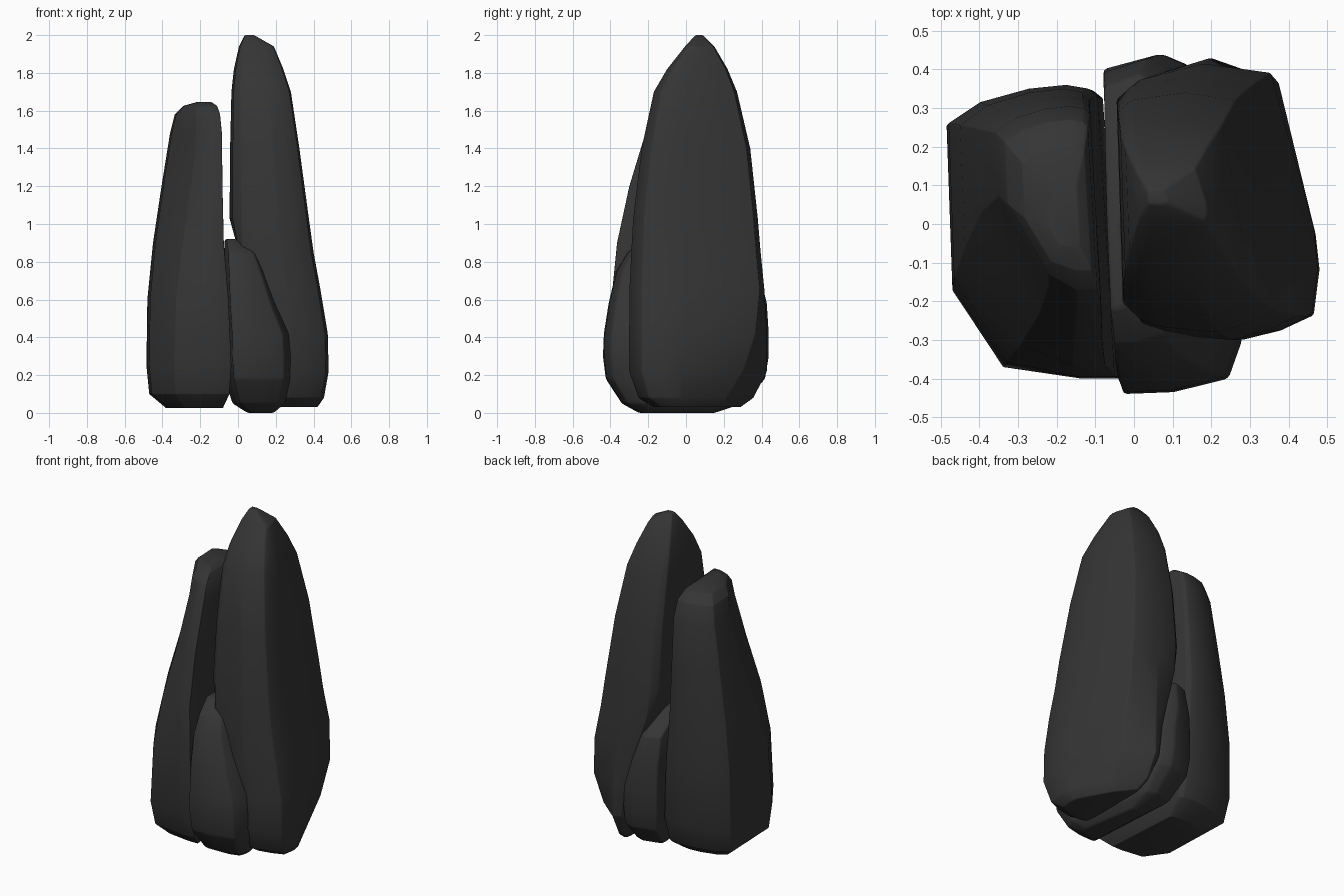
import bpy, bmesh

stone = bpy.data.materials.new("dark_stone")
stone.diffuse_color = (0.035, 0.035, 0.035, 1)


def rock(name, outline, worn, levels, bevel=.02):
    """Loft an outline (top view) through levels of
    (z, x0, x1, y0, y1, wear, cut): wear blends in the worn corners,
    cut keeps the section to the right of that x."""
    xs, ys = [p[0] for p in outline], [p[1] for p in outline]
    ax, ay, w, h = min(xs), min(ys), max(xs) - min(xs), max(ys) - min(ys)
    bm = bmesh.new()
    rings = []
    for z, x0, x1, y0, y1, wear, cut in levels:
        ring = []
        for i, (px, py) in enumerate(outline):
            qx, qy = worn.get(i, (px, py))
            u = (px + (qx - px) * wear - ax) / w
            v = (py + (qy - py) * wear - ay) / h
            # leftmost points are pushed to the cut, staying slightly apart
            x = x0 + u * (x1 - x0)
            x = max(x, cut + .1 * (x - x0))
            ring.append(bm.verts.new((x, y0 + v * (y1 - y0), z)))
        rings.append(ring)
    n = len(outline)
    for a, b in zip(rings, rings[1:]):
        for i in range(n):
            j = (i + 1) % n
            bm.faces.new((a[i], a[j], b[j], b[i]))
    bm.faces.new(rings[0])
    bm.faces.new(rings[-1])
    bmesh.ops.recalc_face_normals(bm, faces=bm.faces)
    me = bpy.data.meshes.new(name)
    bm.to_mesh(me)
    bm.free()
    me.materials.append(stone)
    for f in me.polygons:
        f.use_smooth = True
    ob = bpy.data.objects.new(name, me)
    bpy.context.collection.objects.link(ob)
    # softened, weathered edges
    m = ob.modifiers.new("soft_edges", "BEVEL")
    m.width, m.segments = bevel, 2
    m.limit_method, m.angle_limit = "ANGLE", 0.35
    return ob


# left column, its front left corner worn away towards the top
rock("left_rock",
     [(-.485, .26), (-.47, -.17), (-.34, -.37), (-.14, -.40), (-.04, -.40),
      (-.085, .33), (-.11, .35), (-.17, .36), (-.27, .35), (-.40, .315)],
     {1: (-.47, .02), 2: (-.26, -.32)},
     [(.025, -.38, -.08, -.28, .20, 0, -1), (.10, -.47, -.045, -.36, .31, 0, -1),
      (.25, -.485, -.035, -.40, .355, 0, -1), (.60, -.48, -.05, -.395, .36, .15, -1),
      (.90, -.45, -.075, -.365, .35, .5, -1), (1.20, -.405, -.082, -.30, .33, .9, -1),
      (1.48, -.36, -.085, -.215, .305, 1, -1), (1.58, -.335, -.095, -.17, .27, .8, -1),
      (1.625, -.29, -.11, -.12, .20, .5, -1), (1.645, -.22, -.14, -.06, .11, 0, -1)])

# tall right column, its foot cut where it leans on the small rock
rock("tall_rock",
     [(-.05, .37), (-.03, -.22), (.03, -.27), (.10, -.29), (.28, -.305),
      (.38, -.28), (.465, -.24), (.48, -.12), (.47, .0), (.39, .41),
      (.20, .435), (.0, .41)],
     {8: (.47, -.04), 9: (.34, .26)},
     [(.03, .0, .42, -.17, .29, 1, .20), (.08, -.03, .455, -.25, .36, 1, .18),
      (.22, -.05, .48, -.30, .43, .7, .15), (.42, -.05, .475, -.30, .43, .25, .125),
      (.65, -.05, .437, -.30, .415, 0, .065), (.85, -.048, .40, -.29, .395, 0, .005),
      (1.03, -.045, .375, -.28, .38, 0, -.045), (1.40, -.042, .325, -.235, .34, 0, -1),
      (1.70, -.035, .28, -.17, .27, 0, -1), (1.82, -.022, .24, -.10, .22, 0, -1),
      (1.94, .005, .19, -.005, .15, 0, -1), (2.0, .035, .085, .05, .09, 0, -1)])

# low slab wedged between the columns
rock("small_rock",
     [(-.08, .40), (-.03, -.44), (.10, -.435), (.24, -.40), (.275, -.30),
      (.22, .0), (.14, .41), (.07, .44)], {},
     [(.0, .05, .19, -.25, .15, 0, -1), (.05, -.03, .25, -.34, .30, 0, -1),
      (.18, -.07, .278, -.425, .42, 0, -1), (.30, -.08, .28, -.44, .44, 0, -1),
      (.42, -.08, .27, -.435, .44, 0, -1), (.58, -.08, .20, -.41, .43, 0, -1),
      (.75, -.078, .14, -.37, .39, 0, -1), (.85, -.075, .10, -.31, .22, 0, -1),
      (.92, -.07, -.01, -.22, .0, 0, -1)])
